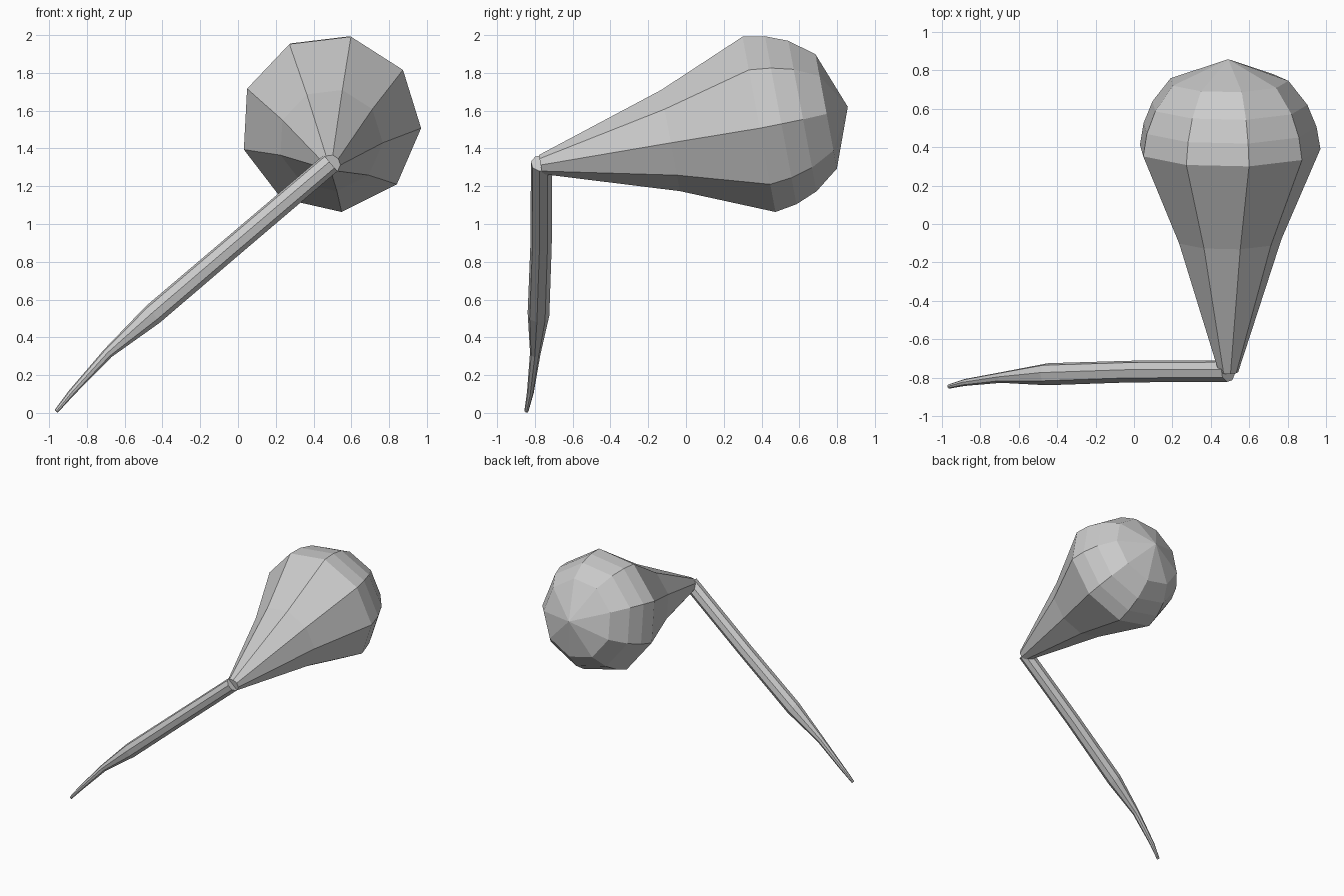
import bpy, bmesh
from math import sin, cos, radians, tau
from mathutils import Vector

if "Cube" in bpy.data.objects:
    bpy.data.objects.remove(bpy.data.objects["Cube"])


def loft(name, stations, sides, phase, up):
    """Flat-faced tube through (centre, radius) stations; radius 0 makes a point."""
    bm = bmesh.new()
    pts = [Vector(c) for c, _ in stations]
    rings = []
    for i, (_, r) in enumerate(stations):
        axis = (pts[min(i + 1, len(pts) - 1)] - pts[max(i - 1, 0)]).normalized()
        side = axis.cross(up).normalized()
        top = side.cross(axis)
        if r == 0:
            rings.append([bm.verts.new(pts[i])])
            continue
        angles = [phase + tau * k / sides for k in range(sides)]
        rings.append([bm.verts.new(pts[i] + r * (side * sin(a) + top * cos(a)))
                      for a in angles])
    for a, b in zip(rings, rings[1:]):
        for k in range(sides):
            n = (k + 1) % sides
            if len(b) == 1:
                bm.faces.new((a[k], a[n], b[0]))
            else:
                bm.faces.new((a[k], a[n], b[n], b[k]))
    for ring in (rings[0], rings[-1]):
        if len(ring) > 2:
            bm.faces.new(ring)
    bmesh.ops.recalc_face_normals(bm, faces=bm.faces)
    mesh = bpy.data.meshes.new(name)
    bm.to_mesh(mesh)
    bm.free()
    obj = bpy.data.objects.new(name, mesh)
    bpy.context.collection.objects.link(obj)
    return obj


UP = Vector((0, 0, 1))

# Pear-shaped bulb: (distance along axis, radius)
start = Vector((0.49, -0.77, 1.315))
axis = Vector((0, 1.625, 0.305)).normalized()
profile = [(0, 0.052), (0.70, 0.277), (1.176, 0.48), (1.293, 0.46),
           (1.41, 0.412), (1.538, 0.313), (1.655, 0)]
loft("bulb", [(start + axis * d, r) for d, r in profile], 9, radians(13), UP)

# Thin stem, tapering to a slightly bent tip on the ground
stem = [((0.49, -0.765, 1.322), 0.057), ((-0.01, -0.767, 0.897), 0.057),
        ((-0.45, -0.781, 0.522), 0.058), ((-0.69, -0.798, 0.315), 0.028),
        ((-0.88, -0.824, 0.108), 0.018), ((-0.962, -0.845, 0.009), 0.011)]
loft("stem", stem, 8, radians(10), UP)
